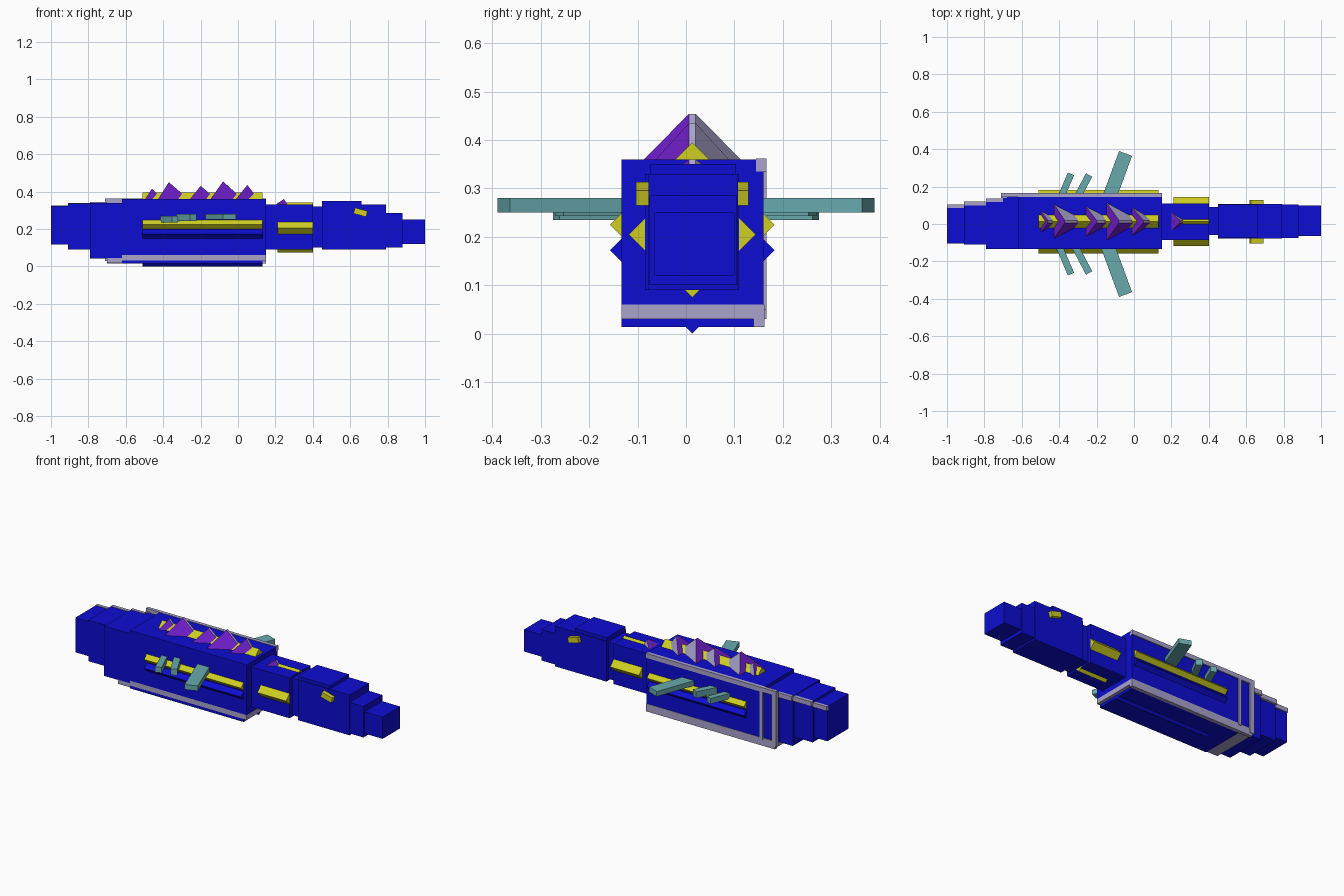
import bpy, bmesh, math
from mathutils import Matrix, Vector

if "Cube" in bpy.data.objects:
    bpy.data.objects.remove(bpy.data.objects["Cube"])


def material(name, rgb):
    m = bpy.data.materials.new(name)
    m.diffuse_color = (*rgb, 1)
    m.use_nodes = True
    m.node_tree.nodes["Principled BSDF"].inputs["Base Color"].default_value = m.diffuse_color
    return m


BLUE = material("royal_blue", (0.004, 0.004, 0.65))
YELLOW = material("yellow", (0.62, 0.62, 0.016))
PURPLE = material("purple", (0.17, 0.014, 0.63))
LILAC = material("lilac_grey", (0.40, 0.37, 0.60))
TEAL = material("teal", (0.14, 0.40, 0.42))
CY = 0.013   # body centre line


def finish(name, bm, *mats):
    bmesh.ops.recalc_face_normals(bm, faces=bm.faces)
    me = bpy.data.meshes.new(name)
    bm.to_mesh(me)
    bm.free()
    for m in mats:
        me.materials.append(m)
    ob = bpy.data.objects.new(name, me)
    bpy.context.collection.objects.link(ob)
    return ob


def box(name, x, y, z, mat, rot=None):
    """Box from min/max pairs, with an optional rotation about its centre."""
    bm = bmesh.new()
    bmesh.ops.create_cube(bm, size=1)
    size = [b - a for a, b in (x, y, z)]
    mid = Vector([(a + b) / 2 for a, b in (x, y, z)])
    bmesh.ops.scale(bm, vec=size, verts=bm.verts)
    if rot:
        bmesh.ops.transform(bm, matrix=rot, verts=bm.verts)
    bmesh.ops.translate(bm, vec=mid, verts=bm.verts)
    return finish(name, bm, mat)


def rod(name, x, y, z, r, mat):
    """Square rod along x standing on its edge; r is the half diagonal."""
    s = r / math.sqrt(2)
    return box(name, x, (y - s, y + s), (z - s, z + s), mat,
               Matrix.Rotation(math.pi / 4, 4, 'X'))


def fin(name, base_x, tip_x, base_y, tip_y, width, z, mat):
    """Swept flat fin with a squared tip."""
    d = Vector((tip_x - base_x, tip_y - base_y, 0))
    n = Vector((-d.y, d.x, 0)).normalized() * width / 2
    b, t = Vector((base_x, base_y, z[0])), Vector((tip_x, tip_y, z[0]))
    bm = bmesh.new()
    f = bm.faces.new([bm.verts.new(p) for p in (b - n, t - n, t + n, b + n)])
    ext = bmesh.ops.extrude_face_region(bm, geom=[f])
    vs = [v for v in ext["geom"] if isinstance(v, bmesh.types.BMVert)]
    bmesh.ops.translate(bm, vec=(0, 0, z[1] - z[0]), verts=vs)
    return finish(name, bm, mat)


def spike(name, back, peak_x, front, half, base, top):
    """Leaning back plate: purple right side, lilac left side and ridge."""
    bm = bmesh.new()
    w = 0.007
    pts = [(back, CY - half, base), (back, CY + half, base),
           (front, CY - w, base), (front, CY + w, base),
           (peak_x, CY - w, top), (peak_x, CY + w, top)]
    r, l, qr, ql, pr, pl = [bm.verts.new(p) for p in pts]
    for vs, mi in (((r, qr, pr), 0), ((l, pl, ql), 1), ((qr, ql, pl, pr), 1),
                   ((r, pr, pl, l), 0), ((r, l, ql, qr), 0)):
        bm.faces.new(vs).material_index = mi
    return finish(name, bm, PURPLE, LILAC)


# Head, neck, body and tail blocks, from snout to tail end
for name, x, y, z in [
        ("snout", (0.88, 1.0), (-0.065, 0.10), (0.12, 0.25)),
        ("muzzle", (0.79, 0.88), (-0.075, 0.105), (0.10, 0.285)),
        ("head", (0.45, 0.79), (-0.078, 0.107), (0.09, 0.33)),
        ("brow", (0.45, 0.66), (-0.074, 0.103), (0.30, 0.35)),
        ("neck_front", (0.39, 0.45), (-0.06, 0.09), (0.10, 0.32)),
        ("neck", (0.15, 0.40), (-0.085, 0.11), (0.09, 0.33)),
        ("body", (-0.62, 0.15), (-0.133, 0.16), (0.06, 0.36)),
        ("hip", (-0.70, -0.62), (-0.133, 0.155), (0.045, 0.34)),
        ("tail_base", (-0.79, -0.70), (-0.133, 0.122), (0.043, 0.34)),
        ("tail_middle", (-0.91, -0.79), (-0.11, 0.105), (0.09, 0.335)),
        ("tail_end", (-1.0, -0.91), (-0.105, 0.095), (0.117, 0.323))]:
    box(name, x, y, z, BLUE)

# Belly plate and its blue underside
box("belly_plate", (-0.70, 0.15), (-0.133, 0.162), (0.03, 0.06), LILAC)
box("belly_underside", (-0.62, 0.13), (-0.133, 0.14), (0.014, 0.031), BLUE)
box("belly_edge", (-0.70, 0.15), (0.14, 0.162), (0.014, 0.031), LILAC)
box("belly_tail_edge", (-0.70, -0.62), (-0.133, 0.14), (0.02, 0.031), LILAC)
rod("keel", (-0.51, 0.13), CY, 0.03, 0.03, BLUE)

# Lilac trim along the left side of body and tail
box("upper_trim", (-0.71, 0.15), (0.145, 0.166), (0.335, 0.362), LILAC)
box("hip_trim", (-0.71, -0.68), (0.14, 0.166), (0.03, 0.345), LILAC)
box("body_trim", (-0.62, -0.60), (0.15, 0.166), (0.05, 0.36), LILAC)
box("tail_base_trim", (-0.79, -0.70), (0.118, 0.135), (0.315, 0.343), LILAC)
box("tail_middle_trim", (-0.91, -0.79), (0.10, 0.12), (0.31, 0.338), LILAC)
box("tail_end_trim", (-1.0, -0.91), (0.085, 0.103), (0.30, 0.326), LILAC)

# Edge-on rods let into body and neck, on both sides
rod("back_rod", (-0.51, 0.13), CY, 0.355, 0.04, YELLOW)
rod("neck_top_rod", (0.21, 0.40), CY, 0.297, 0.045, YELLOW)
rod("neck_bottom_rod", (0.21, 0.40), CY, 0.12, 0.045, YELLOW)
for side, s in (("right", -1), ("left", 1)):
    rod(side + "_side_rod", (-0.51, 0.13), CY + s * 0.128, 0.225, 0.042, YELLOW)
    rod(side + "_lower_rod", (-0.51, 0.13), CY + s * 0.128, 0.172, 0.042, BLUE)
    rod(side + "_neck_rod", (0.21, 0.40), CY + s * 0.075, 0.205, 0.056, YELLOW)
    # Slanted eye blocks
    y = CY + s * 0.095
    box(side + "_eye", (0.62, 0.69), (y - 0.021, y + 0.021), (0.273, 0.305),
        YELLOW, Matrix.Rotation(math.radians(15), 4, 'Y'))
    # Swept side fins
    base = s * 0.12
    fin(side + "_large_fin", -0.14, -0.045, base, s * 0.377, 0.074,
        (0.25, 0.28), TEAL)
    off = 0.02 * s
    fin(side + "_rear_fin", -0.40, -0.337, base, off + s * 0.248, 0.036,
        (0.235, 0.268), TEAL)
    fin(side + "_middle_fin", -0.315, -0.24, base, off + s * 0.242, 0.038,
        (0.243, 0.28), TEAL)

# Row of spikes down the back: rear x, peak x, front x, half width, peak z
for i, (b, p, f, h, t) in enumerate([
        (-0.50, -0.46, -0.40, 0.06, 0.415), (-0.43, -0.37, -0.26, 0.095, 0.45),
        (-0.26, -0.20, -0.11, 0.085, 0.43), (-0.15, -0.08, 0.03, 0.105, 0.454),
        (-0.015, 0.05, 0.11, 0.08, 0.435)]):
    spike(f"back_spike_{i + 1}", b, p, f, h, 0.355, t)
spike("neck_spike", 0.19, 0.245, 0.27, 0.058, 0.322, 0.36)
